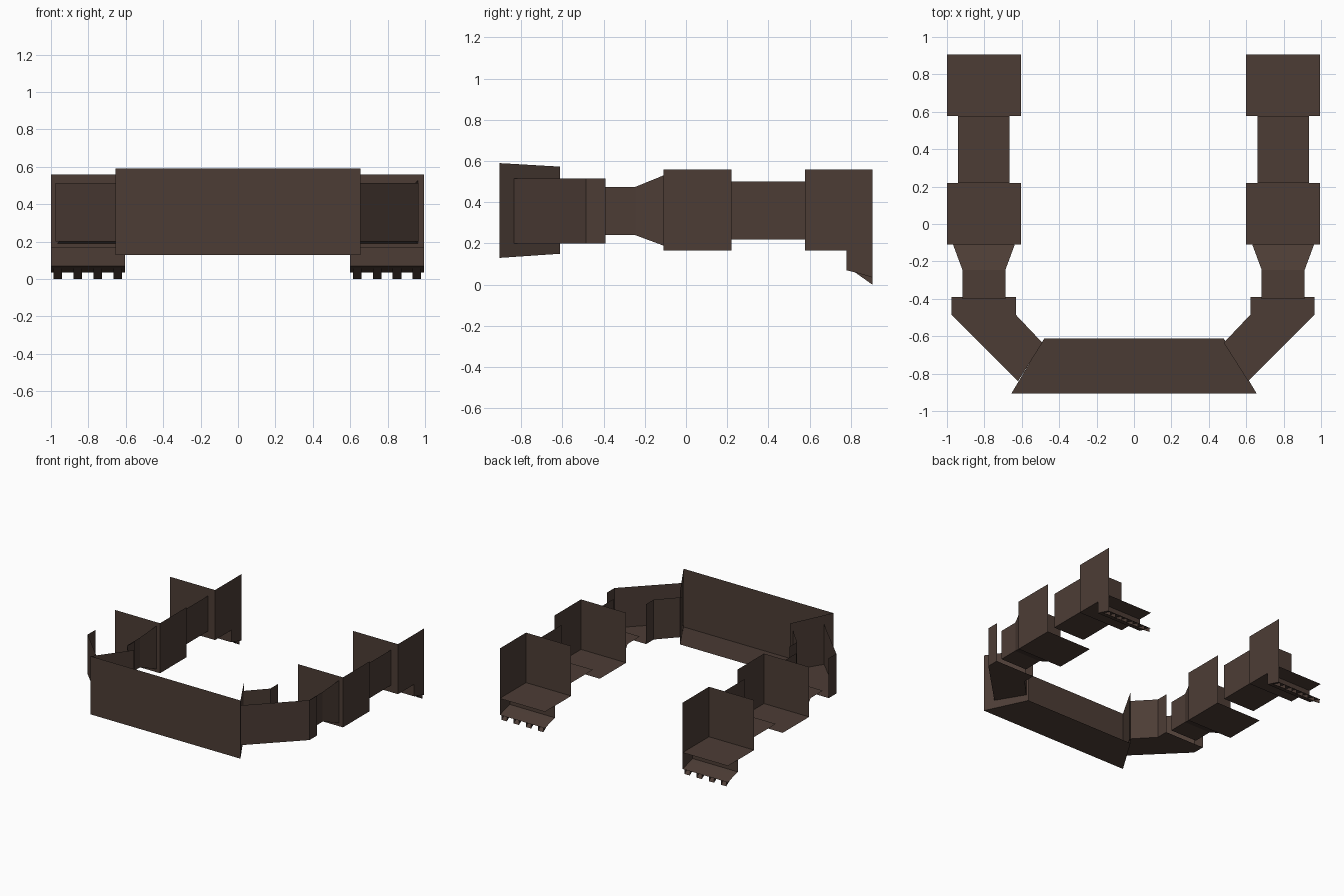
import bpy
import bmesh

if "Cube" in bpy.data.objects:
    bpy.data.objects.remove(bpy.data.objects["Cube"])

brown = bpy.data.materials.new("dark_brown")
brown.diffuse_color = (0.073, 0.046, 0.036, 1)
brown.use_nodes = True
brown.node_tree.nodes["Principled BSDF"].inputs["Base Color"].default_value = brown.diffuse_color


def make_object(name, faces):
    """Make an open sheet object from a list of corner loops."""
    bm = bmesh.new()
    for loop in faces:
        bm.faces.new([bm.verts.new(p) for p in loop])
    bmesh.ops.remove_doubles(bm, verts=bm.verts, dist=0.0005)
    mesh = bpy.data.meshes.new(name)
    bm.to_mesh(mesh)
    bm.free()
    mesh.materials.append(brown)
    obj = bpy.data.objects.new(name, mesh)
    bpy.context.collection.objects.link(obj)
    return obj


def open_section(name, cx, front, back, has_front):
    """Open shell: floor, right wall and optional front wall.
    front and back are (y, half_width, z_low, z_high)."""
    def ring(s):
        y, w, lo, hi = s
        return [(cx - w, y, lo), (cx + w, y, lo), (cx + w, y, hi), (cx - w, y, hi)]
    f, b = ring(front), ring(back)
    faces = [[f[0], b[0], b[1], f[1]], [f[1], b[1], b[2], f[2]]]
    if has_front:
        faces.append(f)
    return make_object(name, faces)


def wall_and_floor(path_a, path_b, lo, hi, flip):
    """Walls along two plan paths joined by a floor."""
    faces = []
    for path, turn in ((path_a, False), (path_b, True)):
        for p, q in zip(path, path[1:]):
            wall = [(*p, lo), (*q, lo), (*q, hi), (*p, hi)]
            faces.append(wall[::-1] if turn != flip else wall)
    for i in range(len(path_a) - 1):
        floor = [(*path_a[i], lo), (*path_b[i], lo),
                 (*path_b[i + 1], lo), (*path_a[i + 1], lo)]
        faces.append(floor[::-1] if flip else floor)
    return faces


# Front bar: face, slightly rising floor and slanted ends
f = [(-0.655, -0.905, 0.13), (0.655, -0.905, 0.13),
     (0.655, -0.905, 0.59), (-0.655, -0.905, 0.59)]
b = [(-0.48, -0.612, 0.15), (0.48, -0.612, 0.15),
     (0.48, -0.612, 0.573), (-0.48, -0.612, 0.573)]
make_object("front_bar", [f, [f[0], b[0], b[1], f[1]],
                          [f[1], b[1], b[2], f[2]], [f[0], f[3], b[3], b[0]]])

# Bent corner arms, mirrored about the arm centre line
for side, s in (("left", -1), ("right", 1)):
    outer = [(0.615, -0.84), (0.97, -0.485), (0.97, -0.39)]
    inner = [(0.485, -0.635), (0.627, -0.485), (0.627, -0.39)]
    outer = [(s * x - 0.005, y) for x, y in outer]
    inner = [(s * x - 0.005, y) for x, y in inner]
    make_object(side + "_corner_arm",
                wall_and_floor(outer, inner, 0.2, 0.515, s < 0))

# Two identical side strips, from the front towards the back
BLOCK = (0.1975, 0.165, 0.56)
MID = (0.1375, 0.22, 0.5)
NECK = (0.115, 0.24, 0.475)
FLARE = (0.165, 0.19, 0.53)
for side, cx in (("left", -0.8025), ("right", 0.7975)):
    open_section(side + "_neck", cx, (-0.4, *NECK), (-0.245, *NECK), False)
    open_section(side + "_flare", cx, (-0.245, *NECK), (-0.11, *FLARE), False)
    open_section(side + "_middle_block", cx, (-0.11, *BLOCK), (0.22, *BLOCK), True)
    open_section(side + "_link", cx, (0.22, *MID), (0.577, *MID), False)
    open_section(side + "_end_block", cx, (0.577, *BLOCK), (0.905, *BLOCK), True)

    # Heel under the end block: front wall, right wall and sloped underside
    x0, x1 = cx - 0.1975, cx + 0.1975
    prof = [(0.78, 0.165), (0.78, 0.07), (0.82, 0.06), (0.905, 0.035)]
    faces = [[(x0, *p), (x0, *q), (x1, *q), (x1, *p)] for p, q in zip(prof, prof[1:])]
    faces.append([(x1, *p) for p in prof] + [(x1, 0.905, 0.165)])
    make_object(side + "_heel", faces)

    # Four wedge teeth below the heel
    faces = []
    for i in range(4):
        a = cx - 0.1835 + i * 0.1065
        c = a + 0.046
        faces.append([(a, 0.82, 0.06), (a, 0.905, 0), (c, 0.905, 0), (c, 0.82, 0.06)])
        for x in (a, c):
            tri = [(x, 0.82, 0.06), (x, 0.905, 0), (x, 0.905, 0.035)]
            faces.append(tri if x == c else tri[::-1])
    make_object(side + "_heel_teeth", faces)
